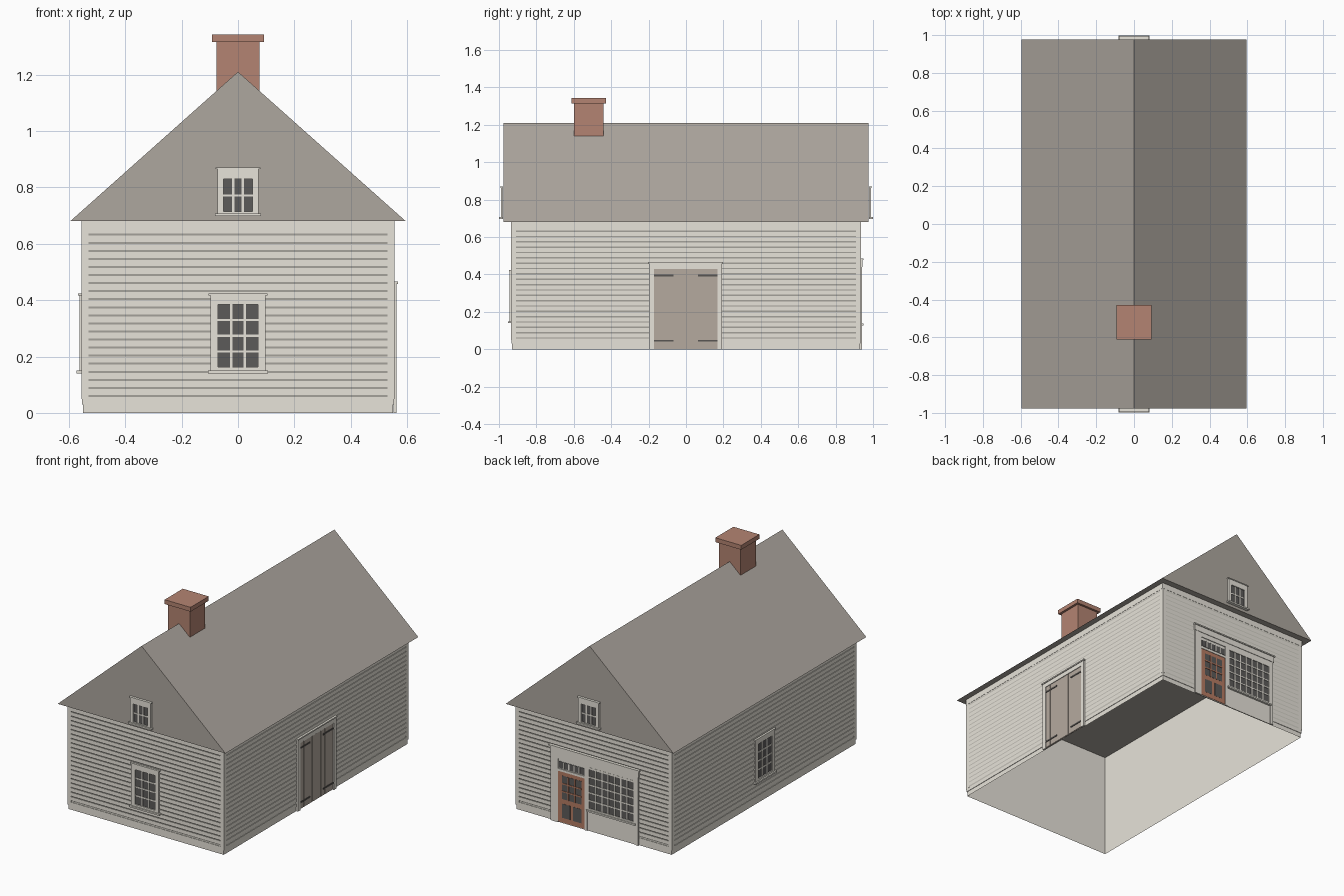
import bpy, bmesh
from math import radians
from mathutils import Matrix, Vector

if "Cube" in bpy.data.objects:
    bpy.data.objects.remove(bpy.data.objects["Cube"])


def material(name, rgb):
    lin = [((c / 255 + 0.055) / 1.055) ** 2.4 for c in rgb] + [1]
    m = bpy.data.materials.new(name)
    m.use_nodes = True
    m.diffuse_color = lin
    m.node_tree.nodes["Principled BSDF"].inputs["Base Color"].default_value = lin
    return m


PAINT = material("pale wall paint", (233, 229, 219))
ROOF = material("roof shingle", (174, 167, 159))
BRICK = material("chimney brick", (180, 132, 114))
GLASS = material("dark glass", (92, 91, 90))
TIMBER = material("barn timber", (181, 170, 159))
IRON = material("dark iron", (88, 85, 82))
RED = material("shop door paint", (182, 124, 99))

HX, HY, EAVE, RIDGE = 0.55, 0.93, 0.68, 1.21
GABLE = 0.977
# side name: turn about z, distance of the wall from the centre
SIDES = {"front": (0, HY), "right": (90, HX), "back": (180, HY), "left": (270, HX),
         "front_gable": (0, GABLE), "back_gable": (180, GABLE)}


def finish(name, bm, mat):
    bmesh.ops.recalc_face_normals(bm, faces=bm.faces)
    me = bpy.data.meshes.new(name)
    bm.to_mesh(me)
    bm.free()
    me.materials.append(mat)
    ob = bpy.data.objects.new(name, me)
    bpy.context.collection.objects.link(ob)
    return ob


def add_box(bm, lo, hi, matrix=Matrix()):
    lo, hi = Vector(lo), Vector(hi)
    place = Matrix.Translation((lo + hi) / 2) @ Matrix.Diagonal((*(hi - lo), 1))
    bmesh.ops.create_cube(bm, size=1, matrix=matrix @ place)


def add_prism(bm, points, vec):
    """Extrude a flat outline along vec."""
    face = bm.faces.new([bm.verts.new(p) for p in points])
    ext = bmesh.ops.extrude_face_region(bm, geom=[face], use_keep_orig=True)["geom"]
    bmesh.ops.translate(bm, vec=vec, verts=[v for v in ext if isinstance(v, bmesh.types.BMVert)])


def boards(name, side, mat, items):
    """Boards on a wall: (u0, u1, z0, z1, thickness), u runs right as seen from outside."""
    angle, dist = SIDES[side]
    turn = Matrix.Rotation(radians(angle), 4, 'Z')
    bm = bmesh.new()
    for u0, u1, z0, z1, t in items:
        add_box(bm, (u0, -dist - t, z0), (u1, -dist - 0.001, z1), turn)
    finish(side + "_" + name, bm, mat)


def clapboards(side, end):
    """Lapped courses, each with a sloping underside."""
    angle, dist = SIDES[side]
    bm = bmesh.new()
    step, out, back = 0.0286, -dist - 0.0045, -dist - 0.0005
    for i in range(21):
        z = 0.0565 + i * step
        add_prism(bm, [(-end, back, z), (-end, out, z + 0.007),
                       (-end, out, z + step), (-end, back, z + step)], (2 * end, 0, 0))
    bm.transform(Matrix.Rotation(radians(angle), 4, 'Z'))
    finish(side + "_clapboards", bm, PAINT)


def frame(u0, u1, z0, z1, side_w, low_w, top_w, t):
    return [(u0, u0 + side_w, z0, z1, t), (u1 - side_w, u1, z0, z1, t),
            (u0 + side_w, u1 - side_w, z0, z0 + low_w, t),
            (u0 + side_w, u1 - side_w, z1 - top_w, z1, t)]


def glazing(name, side, u0, u1, z0, z1, cols, rows, t, bar=0.008, mat=PAINT):
    boards(name + "_glass", side, GLASS, [(u0, u1, z0, z1, t)])
    du, dz, h = (u1 - u0) / cols, (z1 - z0) / rows, bar / 2
    bars = [(u0 + i * du - h, u0 + i * du + h, z0, z1, t + 0.003) for i in range(1, cols)]
    bars += [(u0, u1, z0 + j * dz - h, z0 + j * dz + h, t + 0.003) for j in range(1, rows)]
    boards(name + "_glazing_bars", side, mat, bars)


def sash_window(side, w, z0, z1, rim, low, top, rows):
    boards("window_frame", side, PAINT, frame(-w, w, z0, z1, rim, low, top, 0.013))
    boards("window_sill_and_cap", side, PAINT,
           [(-w - 0.009, w + 0.009, z0 - 0.008, z0 + 0.002, 0.022),
            (-w - 0.006, w + 0.006, z1 - 0.003, z1 + 0.003, 0.017)])
    glazing("window", side, -w + rim, w - rim, z0 + low, z1 - top, 3, rows, 0.006)


# Walls: an open shell
bm = bmesh.new()
add_box(bm, (-HX, -HY, 0), (HX, HY, EAVE))
bmesh.ops.delete(bm, geom=[f for f in bm.faces if abs(f.normal.z) > 0.5], context='FACES')
finish("walls", bm, PAINT)

# Roof: a triangular prism whose underside is the ceiling
bm = bmesh.new()
add_prism(bm, [(-0.595, -GABLE, EAVE), (0.595, -GABLE, EAVE), (0, -GABLE, RIDGE)],
          (0, 2 * GABLE, 0))
finish("roof", bm, ROOF)

# Chimney
bm = bmesh.new()
add_box(bm, (-0.077, -0.598, 1.12), (0.077, -0.442, 1.315))
add_box(bm, (-0.092, -0.612, 1.315), (0.092, -0.428, 1.343))
finish("chimney", bm, BRICK)

# Siding with corner boards, frieze and base board
for side, half in (("front", HX), ("right", HY), ("back", HX), ("left", HY)):
    end = half - 0.02
    clapboards(side, end)
    boards("trim", side, PAINT,
           [(-half - 0.005, -end, 0.05, EAVE, 0.005), (end, half + 0.005, 0.05, EAVE, 0.005),
            (-half - 0.006, half + 0.006, 0.642, EAVE, 0.006),
            (-half - 0.004, half + 0.004, 0.03, 0.05, 0.004)])

# Sash windows
for side in ("front", "left"):
    sash_window(side, 0.098, 0.148, 0.42, 0.027, 0.014, 0.035, 4)
for side in ("front_gable", "back_gable"):
    sash_window(side, 0.073, 0.706, 0.868, 0.022, 0.008, 0.039, 2)

# Barn doors: planks over a backing, with strap hinges
boards("barn_door_backing", "right", TIMBER, [(-0.172, 0.168, 0.003, 0.43, 0.006)])
planks = []
for u in (-0.172, -0.001):
    w = 0.169 / 4
    planks += [(u + k * w, u + (k + 1) * w - 0.003, 0.005, 0.43, 0.009) for k in range(4)]
boards("barn_door_planks", "right", TIMBER, planks)
boards("barn_door_frame", "right", PAINT,
       [(-0.197, -0.172, 0, 0.46, 0.013), (0.168, 0.193, 0, 0.46, 0.013),
        (-0.172, 0.168, 0.43, 0.46, 0.013), (-0.202, 0.198, 0.458, 0.466, 0.018)])
boards("barn_door_hinges", "right", IRON,
       [(u, u + 0.105, z, z + 0.01, 0.012) for u in (-0.172, 0.063) for z in (0.041, 0.39)])

# Shop front: backing, pilasters and lintel
boards("shop_backing", "back", PAINT, [(-0.3, 0.32, 0, 0.45, 0.006)])
boards("shop_surround", "back", PAINT,
       [(-0.3, -0.262, 0, 0.44, 0.012), (0.3, 0.32, 0, 0.44, 0.012),
        (-0.06, -0.042, 0, 0.44, 0.012), (-0.262, 0.3, 0.41, 0.44, 0.011),
        (-0.262, -0.06, 0.33, 0.345, 0.011), (-0.262, -0.25, 0, 0.41, 0.011),
        (-0.305, 0.325, 0.44, 0.478, 0.014), (-0.31, 0.33, 0.478, 0.486, 0.02)])
glazing("transom", "back", -0.245, -0.065, 0.35, 0.392, 5, 1, 0.008)

# Shop door
boards("shop_door", "back", RED, [(-0.25, -0.06, 0.005, 0.33, 0.008)])
glazing("shop_door", "back", -0.222, -0.085, 0.155, 0.305, 3, 3, 0.009, 0.008, RED)
boards("shop_door_lower_panels", "back", GLASS,
       [(-0.222, -0.164, 0.035, 0.125, 0.009), (-0.143, -0.085, 0.035, 0.125, 0.009)])

# Display window
boards("display_frame", "back", PAINT,
       frame(-0.042, 0.3, 0.135, 0.41, 0.014, 0.012, 0.012, 0.012))
boards("display_sill", "back", PAINT, [(-0.045, 0.303, 0.127, 0.137, 0.02)])
glazing("display", "back", -0.028, 0.286, 0.147, 0.398, 7, 5, 0.008)
